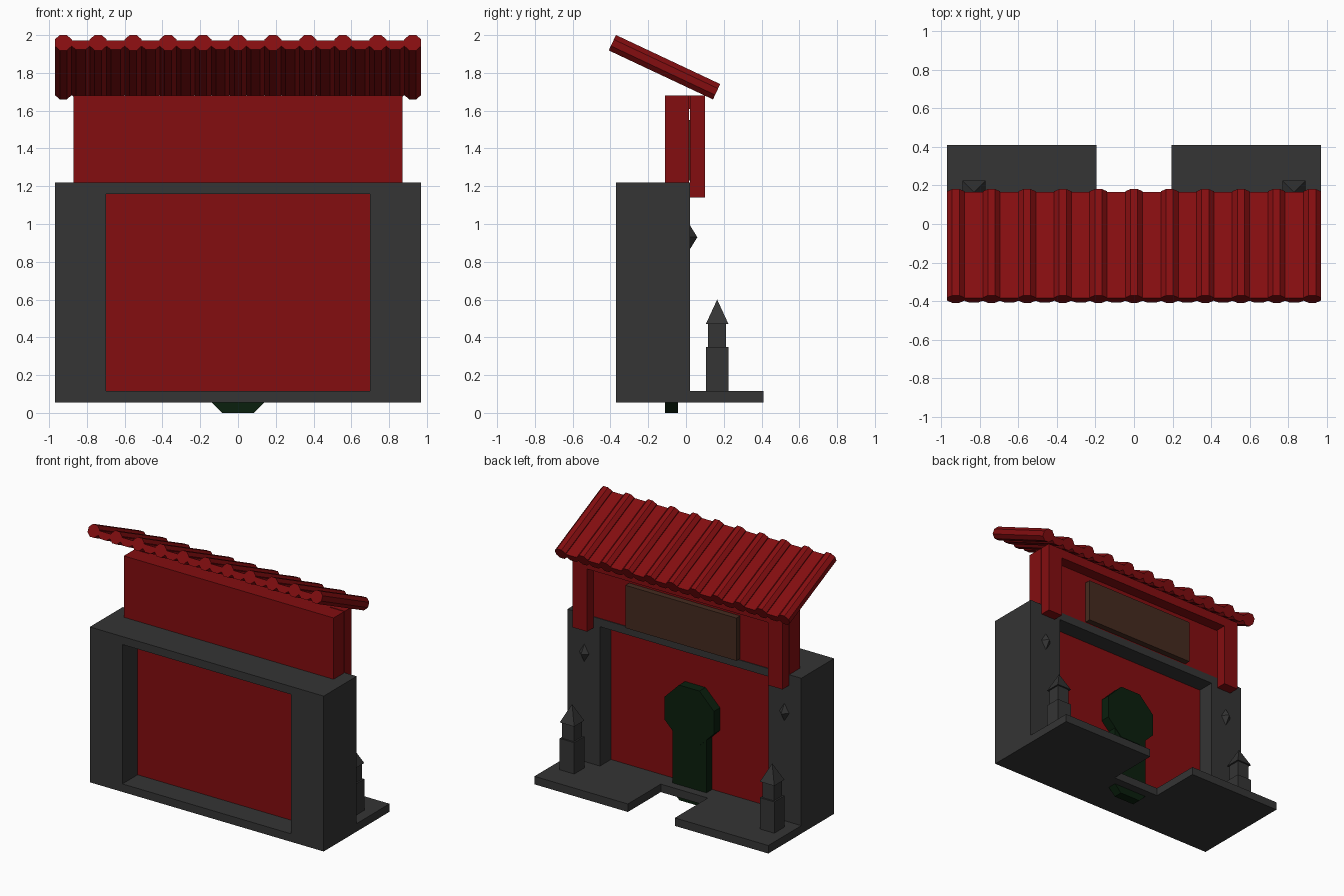
import bpy, bmesh, math
from mathutils import Matrix, Vector

cube = bpy.data.objects.get("Cube")
if cube:
    bpy.data.objects.remove(cube, do_unlink=True)


def material(name, rgb):
    m = bpy.data.materials.new(name)
    m.use_nodes = True
    m.diffuse_color = (*rgb, 1)
    m.node_tree.nodes["Principled BSDF"].inputs["Base Color"].default_value = (*rgb, 1)
    return m


STONE = material("dark stone", (0.035, 0.035, 0.035))
RED = material("red lacquer", (0.23, 0.004, 0.005))
GREEN = material("deep green", (0.003, 0.014, 0.004))
WOOD = material("brown wood", (0.06, 0.024, 0.014))


def finish(name, bm, mat):
    bmesh.ops.recalc_face_normals(bm, faces=bm.faces)
    mesh = bpy.data.meshes.new(name)
    bm.to_mesh(mesh)
    bm.free()
    mesh.materials.append(mat)
    obj = bpy.data.objects.new(name, mesh)
    bpy.context.collection.objects.link(obj)
    return obj


def add_prism(bm, pts, y0, y1):
    """Extrude an x-z outline from y0 to y1."""
    verts = [bm.verts.new((x, y0, z)) for x, z in pts]
    face = bm.faces.new(verts)
    new = bmesh.ops.extrude_face_region(bm, geom=[face])["geom"]
    moved = [v for v in new if isinstance(v, bmesh.types.BMVert)]
    bmesh.ops.translate(bm, verts=moved, vec=(0, y1 - y0, 0))


def prism(name, pts, y0, y1, mat):
    bm = bmesh.new()
    add_prism(bm, pts, y0, y1)
    return finish(name, bm, mat)


def box(name, x0, x1, y0, y1, z0, z1, mat):
    return prism(name, [(x0, z0), (x1, z0), (x1, z1), (x0, z1)], y0, y1, mat)


def octagon(cx, cz, apothem):
    r = apothem / math.cos(math.pi / 8)
    return [(cx + r * math.cos((k + 0.5) * math.pi / 4),
             cz + r * math.sin((k + 0.5) * math.pi / 4)) for k in range(8)]


def diamond(name, centre, size, mat):
    bm = bmesh.new()
    ends = [[bm.verts.new(Vector(centre) + Vector([s * size[a] if a == i else 0 for a in range(3)]))
             for s in (1, -1)] for i in range(3)]
    for a in ends[0]:
        for b in ends[1]:
            for c in ends[2]:
                bm.faces.new((a, b, c))
    return finish(name, bm, mat)


# Stone frame: outline with an arch-less opening, made as one ring
bm = bmesh.new()
corners = ((-1, 0), (1, 0), (1, 1), (-1, 1))
rings = []
for y in (-0.37, 0.02):
    for half, low, high in ((0.97, 0.055, 1.22), (0.70, 0.115, 1.16)):
        rings.append([bm.verts.new((s * half, y, high if t else low)) for s, t in corners])
for a, b in ((0, 1), (2, 3), (0, 2), (1, 3)):
    for k in range(4):
        n = (k + 1) % 4
        bm.faces.new((rings[a][k], rings[a][n], rings[b][n], rings[b][k]))
finish("stone_frame", bm, STONE)

# Recessed wall with the green doorway on its back
box("recessed_wall", -0.70, 0.70, -0.19, -0.11, 0.115, 1.16, RED)
prism("doorway_body", [(-0.085, 0), (0.085, 0), (0.14, 0.055), (0.14, 0.6),
                       (-0.14, 0.6), (-0.14, 0.055)], -0.11, -0.042, GREEN)
prism("doorway_octagon", octagon(0, 0.66, 0.205), -0.11, -0.038, GREEN)

# Upper storey
box("upper_wall", -0.87, 0.87, -0.11, 0.015, 1.22, 1.68, RED)
box("upper_beam", -0.75, 0.75, 0.015, 0.10, 1.61, 1.68, RED)
box("sign_board", -0.46, 0.46, 0.015, 0.06, 1.23, 1.55, WOOD)

# Mirrored parts: floor slabs, posts, studs and lanterns
for side, s in (("left", 1), ("right", -1)):
    box(side + "_floor_slab", s * 0.195, s * 0.97, 0.02, 0.41, 0.055, 0.115, STONE)
    box(side + "_post", s * 0.75, s * 0.87, 0.022, 0.10, 1.14, 1.68, RED)
    diamond(side + "_stud", (s * 0.83, 0.02, 0.93), (0.04, 0.04, 0.065), STONE)
    cx, cy = s * 0.83, 0.165
    for part, h, z0, z1 in (("base", 0.06, 0.115, 0.35), ("neck", 0.048, 0.35, 0.47)):
        box(f"{side}_lantern_{part}", cx - h, cx + h, cy - h, cy + h, z0, z1, STONE)
    bm = bmesh.new()
    bmesh.ops.create_cone(bm, cap_ends=True, segments=4, radius1=0.06 * math.sqrt(2),
                          radius2=0, depth=0.13)
    bmesh.ops.rotate(bm, verts=bm.verts, matrix=Matrix.Rotation(math.pi / 4, 3, "Z"))
    bmesh.ops.translate(bm, verts=bm.verts, vec=(cx, cy, 0.535))
    finish(side + "_lantern_cap", bm, STONE)

# Sloping tiled roof: octagonal ridge tiles with shallow pan tiles between
STEP, HALF = 0.185, 0.305
bm = bmesh.new()
for i in range(11):
    x = (i - 5) * STEP
    add_prism(bm, octagon(x, 0, 0.045), -HALF, HALF)
    if i < 10:
        m = x + STEP / 2
        add_prism(bm, [(m - 0.06, 0.012), (m - 0.06, -0.01), (m - 0.025, -0.04),
                       (m + 0.025, -0.04), (m + 0.06, -0.01), (m + 0.06, 0.012)],
                  -HALF, HALF)
roof = finish("tiled_roof", bm, RED)
roof.data.transform(Matrix.Translation((0, -0.114, 1.83)) @ Matrix.Rotation(math.radians(-25.2), 4, "X"))
